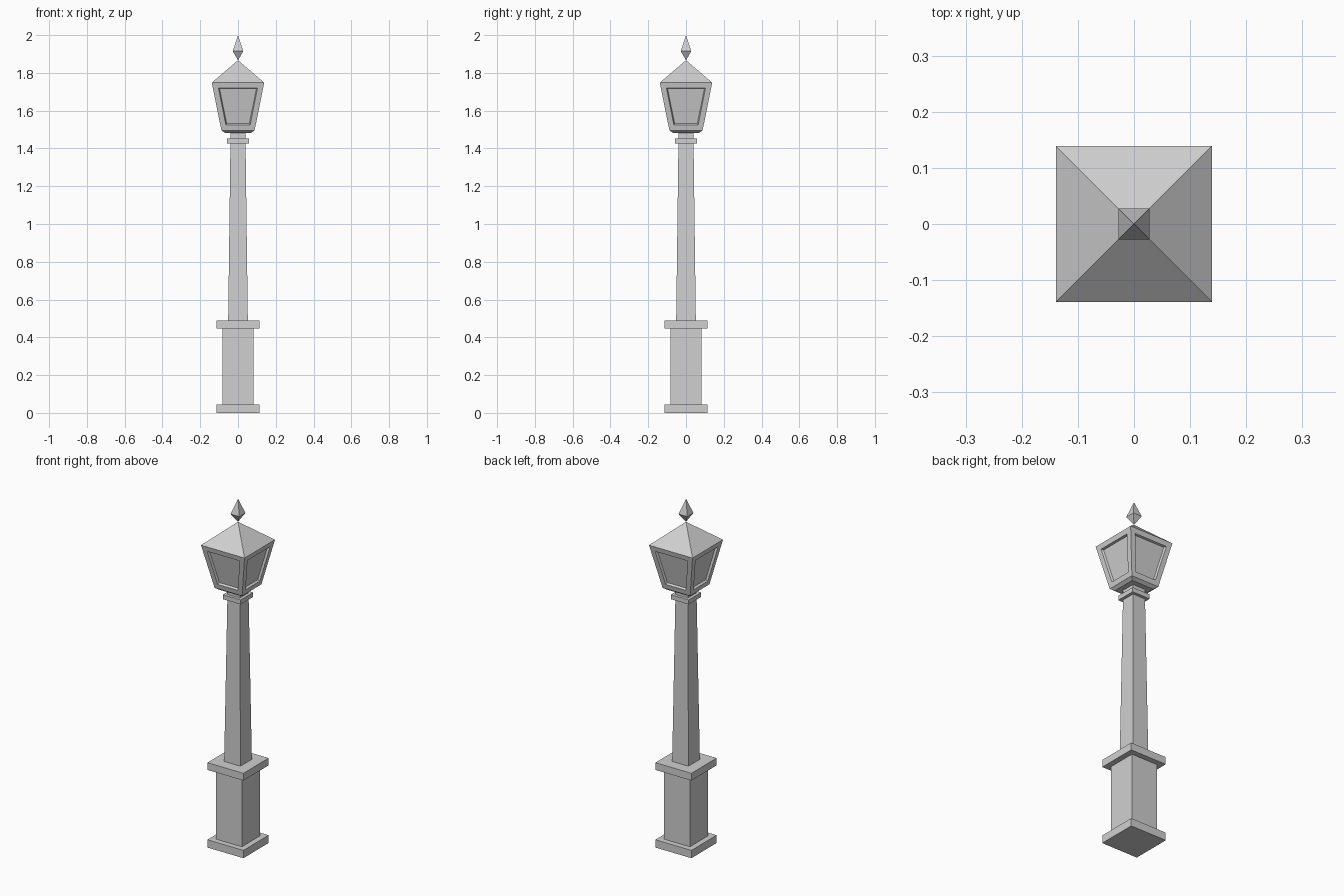
import bpy
import bmesh

cube = bpy.data.objects.get("Cube")
if cube:
    bpy.data.objects.remove(cube, do_unlink=True)

# Single painted-metal colour
grey = bpy.data.materials.new("light_grey")
grey.use_nodes = True
colour = (0.63, 0.63, 0.63, 1)
grey.diffuse_color = colour
grey.node_tree.nodes["Principled BSDF"].inputs["Base Color"].default_value = colour


def square_stack(name, profile, panels=False):
    """Square solid from (half width, height) pairs; zero width makes a point."""
    bm = bmesh.new()
    rings = []
    for half, z in profile:
        if half == 0:
            rings.append([bm.verts.new((0, 0, z))] * 4)
        else:
            rings.append([bm.verts.new((sx * half, sy * half, z))
                          for sx, sy in ((-1, -1), (1, -1), (1, 1), (-1, 1))])
    walls = []
    for low, high in zip(rings, rings[1:]):
        for i in range(4):
            j = (i + 1) % 4
            corners = list(dict.fromkeys((low[i], low[j], high[j], high[i])))
            walls.append(bm.faces.new(corners))
    if profile[0][0]:
        bm.faces.new(rings[0][::-1])
    if profile[-1][0]:
        bm.faces.new(rings[-1])
    bm.normal_update()

    # Recessed window in each steep four-sided wall
    if panels:
        glass = [f for f in walls if len(f.verts) == 4 and abs(f.normal.z) < 0.5]
        bmesh.ops.inset_individual(bm, faces=glass, thickness=0.029, use_even_offset=True)
        bmesh.ops.inset_individual(bm, faces=glass, thickness=0.005, depth=-0.012,
                                   use_even_offset=True)

    mesh = bpy.data.meshes.new(name)
    bm.to_mesh(mesh)
    bm.free()
    mesh.materials.append(grey)
    obj = bpy.data.objects.new(name, mesh)
    bpy.context.collection.objects.link(obj)
    return obj


# Pedestal
square_stack("base_plinth", [(0.115, 0), (0.115, 0.045)])
square_stack("pedestal", [(0.083, 0.045), (0.083, 0.448)])
square_stack("pedestal_cap", [(0.115, 0.448), (0.115, 0.49)])

# Tapered post with its collar
square_stack("post", [(0.052, 0.49), (0.04, 1.427), (0.04, 1.485)])
square_stack("post_collar", [(0.057, 1.427), (0.057, 1.453)])

# Lantern with recessed windows and pyramid roof
square_stack("lantern", [(0.07, 1.483), (0.088, 1.496), (0.139, 1.748), (0, 1.867)],
             panels=True)

# Diamond finial
square_stack("finial", [(0, 1.867), (0.028, 1.915), (0, 2.0)])
